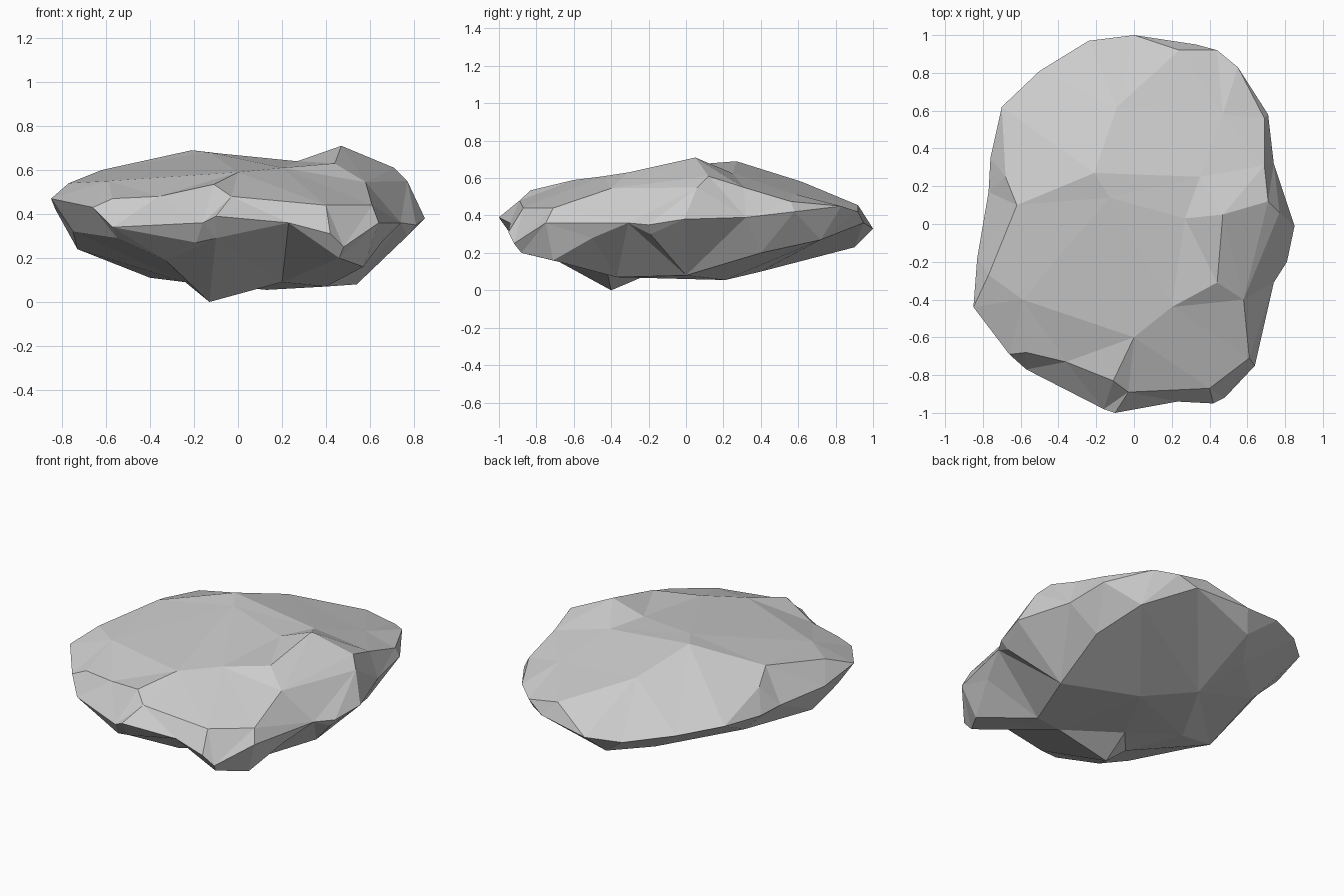
import bpy, bmesh
from mathutils import Vector
from mathutils.geometry import delaunay_2d_cdt

# Widest outline of the boulder, counter-clockwise from the back
rim = [(0, 1, .33), (-.24, .97, .35), (-.5, .81, .40), (-.7, .62, .44), (-.76, .35, .42),
       (-.77, .17, .42), (-.83, -.18, .42), (-.85, -.44, .47), (-.66, -.69, .43),
       (-.57, -.77, .34), (-.16, -.98, .36), (-.10, -1, .39), (.23, -.94, .36),
       (.42, -.95, .31), (.48, -.92, .25), (.64, -.75, .36), (.74, -.31, .36),
       (.81, -.2, .35), (.85, -.01, .38), (.74, .32, .39), (.71, .58, .42),
       (.55, .83, .45), (.44, .92, .42), (.33, .95, .36)]

# Crown facet corners
crown = [(-.21, .27, .69), (-.09, .62, .58), (.35, .25, .625), (.47, .05, .71),
         (.71, .12, .61), (.44, -.31, .63), (.58, -.4, .545), (.2, -.44, .61),
         (0, -.6, .59), (-.11, -.83, .535), (-.03, -.89, .48), (.4, -.87, .44),
         (.61, -.71, .44), (-.36, -.73, .48), (-.57, -.68, .47), (-.59, -.4, .55),
         (-.77, -.27, .54), (-.62, .1, .60), (-.68, .25, .54), (.27, .03, .64),
         (.77, .06, .55), (-.13, .14, .68), (.47, .58, .515), (.24, .92, .455),
         (.69, .31, .55), (.69, .56, .475)]
crown_ridges = [(0, 1), (0, 17), (0, 21), (21, 8), (2, 3), (3, 5), (5, 6), (6, 12), (7, 8),
                (5, 7), (8, 9), (9, 10), (10, 11), (11, 12), (9, 13), (13, 14), (4, 20),
                (3, 4), (15, 16), (2, 19), (19, 5), (1, 23), (4, 24), (24, 25), (22, 25),
                (20, 6), (4, 6), (17, 18), (16, 17)]

# Underside facet corners
base = [(-.13, -.4, 0), (-.33, -.7, .19), (-.19, -.91, .27), (-.1, -.93, .29),
        (.57, -.71, .16), (.46, -.88, .20), (.66, -.5, .28), (.4, -.37, .07),
        (.54, 0, .08), (.2, -.42, .09), (.13, .21, .055), (-.24, -.36, .09),
        (-.14, .4, .10), (-.73, -.2, .24), (-.75, -.42, .32), (-.55, -.7, .29),
        (-.62, .3, .28), (-.25, .66, .21), (-.08, .9, .23), (.55, .72, .27),
        (.61, .40, .20), (-.4, -.05, .11), (.77, -.19, .30), (-.1, -.2, .085)]
base_ridges = [(0, 1), (0, 3), (0, 9), (3, 9), (9, 4), (9, 7), (7, 4), (7, 8), (8, 10),
               (10, 12), (0, 11), (11, 21), (21, 13), (12, 13), (12, 17), (8, 20),
               (20, 19), (1, 15), (0, 23), (23, 10), (8, 22), (17, 18)]


def add_cap(bm, rim_verts, inner, ridges):
    """Facet the area inside the rim through the given corners."""
    verts = rim_verts + [bm.verts.new(p) for p in inner]
    n = len(rim_verts)
    edges = [(i, (i + 1) % n) for i in range(n)]
    edges += [(a + n, b + n) for a, b in ridges]
    flat = [Vector(v.co[:2]) for v in verts]
    out, _, faces, source, _, _ = delaunay_2d_cdt(flat, edges, [], 1, 1e-5)
    lookup = []
    for co, src in zip(out, source):
        if src:
            lookup.append(verts[src[0]])
        else:
            near = sorted(verts, key=lambda v: (v.co.xy - co).length)[:2]
            z = (near[0].co.z + near[1].co.z) / 2
            lookup.append(bm.verts.new((co.x, co.y, z)))
    for f in faces:
        bm.faces.new([lookup[i] for i in f])


# Boulder: crown and underside joined on a shared rim
bm = bmesh.new()
rim_verts = [bm.verts.new(p) for p in rim]
add_cap(bm, rim_verts, crown, crown_ridges)
add_cap(bm, rim_verts, base, base_ridges)
bmesh.ops.recalc_face_normals(bm, faces=bm.faces)
mesh = bpy.data.meshes.new("boulder")
bm.to_mesh(mesh)
bm.free()
boulder = bpy.data.objects.new("boulder", mesh)
bpy.context.collection.objects.link(boulder)
